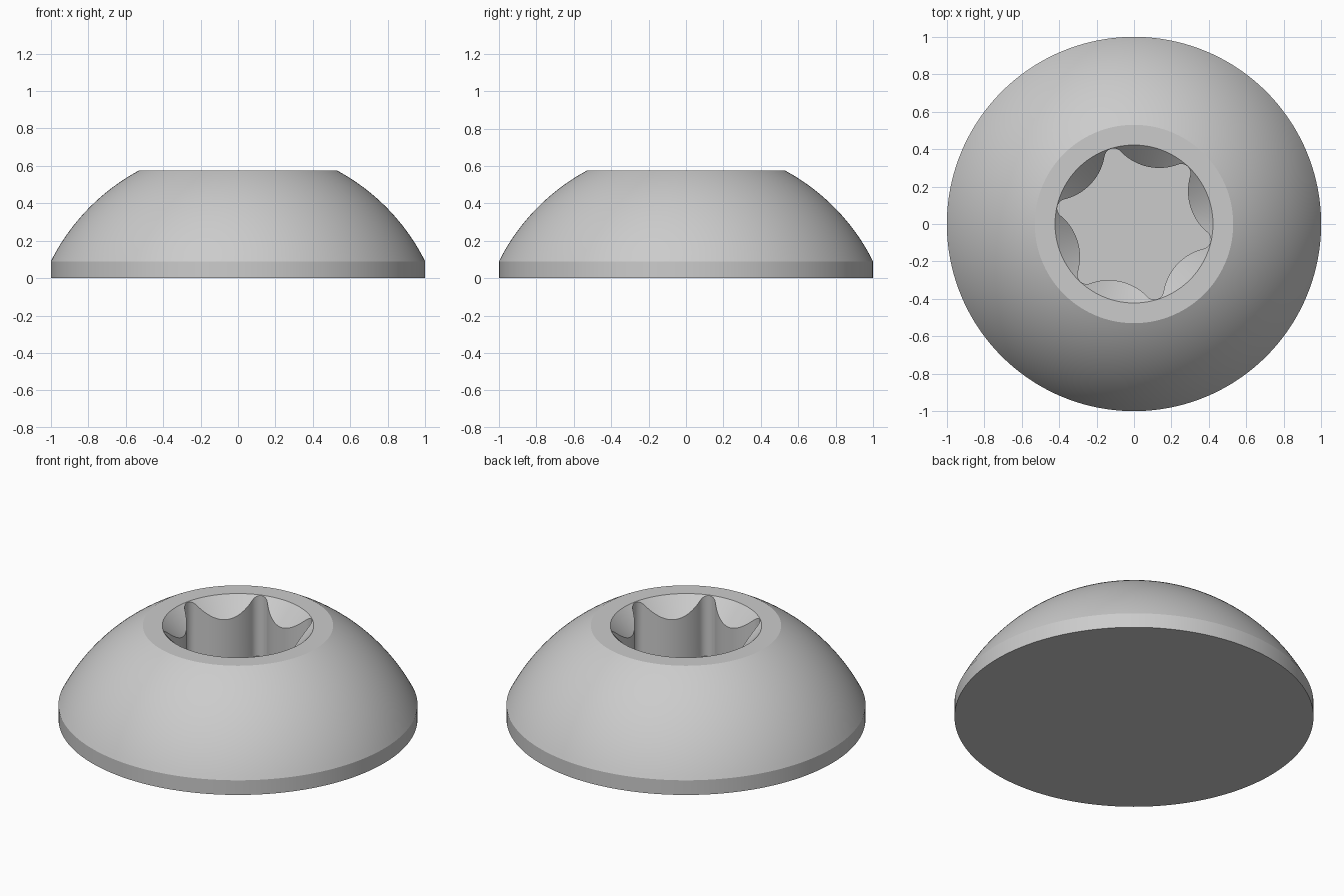
import bpy, bmesh
from math import sin, cos, sqrt, atan2, asin, radians, pi, tau

if "Cube" in bpy.data.objects:
    bpy.data.objects.remove(bpy.data.objects["Cube"])

SEGMENTS = 480
TOP, RIM_R, SINK_R, FLOOR_Z = 0.575, 0.53, 0.42, 0.2

# Six-lobe socket outline: small convex tips tangent to wide concave arcs
TIP_R, VALLEY_R, LOBE = 0.42, 0.315, 0.05
TIP_ANGLE = radians(47)
K = cos(pi / 6)
C = TIP_R - LOBE
ARC = (VALLEY_R**2 + C**2 - 2 * VALLEY_R * C * K - LOBE**2) / (2 * (LOBE + C * K - VALLEY_R))
D = VALLEY_R + ARC
t = LOBE / (LOBE + ARC)
TANGENT = atan2(t * D * sin(pi / 6), C + t * (D * K - C))


def socket_radius(angle):
    phi = abs((angle - TIP_ANGLE + pi / 6) % (pi / 3) - pi / 6)
    if phi < TANGENT:
        return C * cos(phi) + sqrt(LOBE**2 - (C * sin(phi))**2)
    psi = pi / 6 - phi
    return D * cos(psi) - sqrt(ARC**2 - (D * sin(psi))**2)


def circle(r, z):
    return lambda a: (r, z)


# Outer profile: short straight skirt, spherical dome, flat top ring
SKIRT = 0.09
centre_z = (1 + SKIRT**2 - RIM_R**2 - TOP**2) / (2 * (SKIRT - TOP))
ball = sqrt(1 + (SKIRT - centre_z)**2)
start, end = asin(1 / ball), asin(RIM_R / ball)
rings = [circle(1, 0)]
STEPS = 24
for i in range(STEPS + 1):
    a = start + (end - start) * i / STEPS
    rings.append(circle(ball * sin(a), centre_z + ball * cos(a)))

# Countersink cone cut by the socket walls, then the floor
rings.append(circle(SINK_R + 0.002, TOP))
rings.append(lambda a: (socket_radius(a), TOP - (SINK_R + 0.002 - socket_radius(a))))
rings.append(lambda a: (socket_radius(a), FLOOR_Z))

bm = bmesh.new()
loops = []
for ring in rings:
    loop = []
    for s in range(SEGMENTS):
        a = tau * s / SEGMENTS
        r, z = ring(a)
        loop.append(bm.verts.new((r * cos(a), r * sin(a), z)))
    loops.append(loop)
for low, high in zip(loops, loops[1:]):
    for s in range(SEGMENTS):
        n = (s + 1) % SEGMENTS
        bm.faces.new((low[s], low[n], high[n], high[s]))
bm.faces.new(loops[0][::-1])
bm.faces.new(loops[-1])

mesh = bpy.data.meshes.new("screw_head")
bm.to_mesh(mesh)
bm.free()
head = bpy.data.objects.new("screw_head", mesh)
bpy.context.collection.objects.link(head)

# Plain grey metal
grey = bpy.data.materials.new("light_grey")
grey.use_nodes = True
colour = (0.6, 0.6, 0.6, 1)
grey.diffuse_color = colour
grey.node_tree.nodes["Principled BSDF"].inputs["Base Color"].default_value = colour
mesh.materials.append(grey)

bpy.ops.object.select_all(action="DESELECT")
head.select_set(True)
bpy.context.view_layer.objects.active = head
bpy.ops.object.shade_smooth_by_angle(angle=radians(25))
